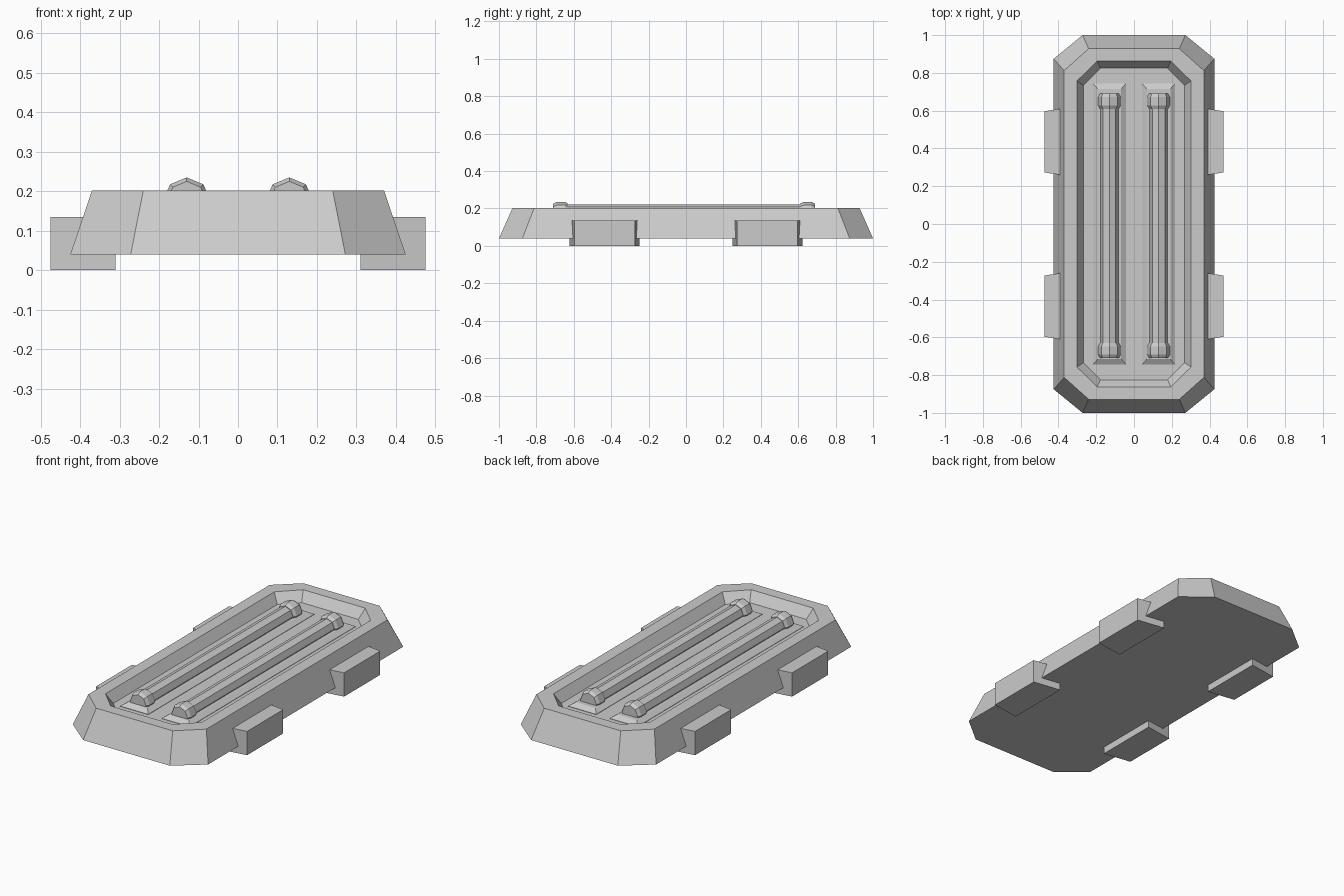
import bpy
import bmesh
from math import sin, cos, pi

if "Cube" in bpy.data.objects:
    bpy.data.objects.remove(bpy.data.objects["Cube"])


def loft(name, loops):
    """Skin a list of equal-length point loops and cap both ends."""
    bm = bmesh.new()
    rings = [[bm.verts.new(p) for p in loop] for loop in loops]
    n = len(rings[0])
    for a, b in zip(rings, rings[1:]):
        for i in range(n):
            j = (i + 1) % n
            bm.faces.new((a[i], a[j], b[j], b[i]))
    bm.faces.new(rings[0][::-1])
    bm.faces.new(rings[-1])
    bmesh.ops.recalc_face_normals(bm, faces=bm.faces)
    mesh = bpy.data.meshes.new(name)
    bm.to_mesh(mesh)
    bm.free()
    obj = bpy.data.objects.new(name, mesh)
    bpy.context.collection.objects.link(obj)
    return obj


def octagon(x, y, cx, cy, z):
    """Chamfered rectangle: half sizes x, y with corners cut at cx, cy."""
    return [(cx, -y, z), (x, -cy, z), (x, cy, z), (cx, y, z),
            (-cx, y, z), (-x, cy, z), (-x, -cy, z), (-cx, -y, z)]


def rectangle(x0, x, y, z):
    return [(x0 - x, -y, z), (x0 + x, -y, z), (x0 + x, y, z), (x0 - x, y, z)]


def tube_ring(x, y, r, z=0.175):
    """Eight-sided ring around the y axis with a corner pointing up."""
    return [(x + r * sin(i * pi / 4), y, z + r * cos(i * pi / 4)) for i in range(8)]


# Housing: sloped chamfered tray with a shallow sloped recess
loft("housing", [
    octagon(0.425, 1.0, 0.272, 0.875, 0.04),
    octagon(0.37, 0.928, 0.24, 0.812, 0.202),
    octagon(0.302, 0.863, 0.195, 0.757, 0.202),
    octagon(0.268, 0.825, 0.178, 0.735, 0.148),
])

for side, s in (("left", -1), ("right", 1)):
    x = s * 0.13

    # Bevelled plinth under each tube
    loft(f"plinth_{side}", [
        rectangle(x, 0.088, 0.745, 0.14),
        rectangle(x, 0.088, 0.745, 0.15),
        rectangle(x, 0.062, 0.715, 0.168),
    ])

    # Light tube with bevelled end caps
    loft(f"tube_{side}", [tube_ring(x, y, 0.047) for y in (-0.65, 0.63)])
    for end, y in (("front", -0.67), ("back", 0.65)):
        loft(f"tube_cap_{end}_{side}", [
            tube_ring(x, y + dy, r)
            for dy, r in ((-0.04, 0.05), (-0.022, 0.06), (0.022, 0.06), (0.04, 0.05))
        ])

    # Feet: blocks that taper slightly outwards
    for end, y in (("front", -0.435), ("back", 0.435)):
        loft(f"foot_{end}_{side}", [
            [(s * 0.31, y - 0.187, z), (s * 0.475, y - 0.162, z),
             (s * 0.475, y + 0.162, z), (s * 0.31, y + 0.187, z)]
            for z in (0.0, 0.135)
        ])
